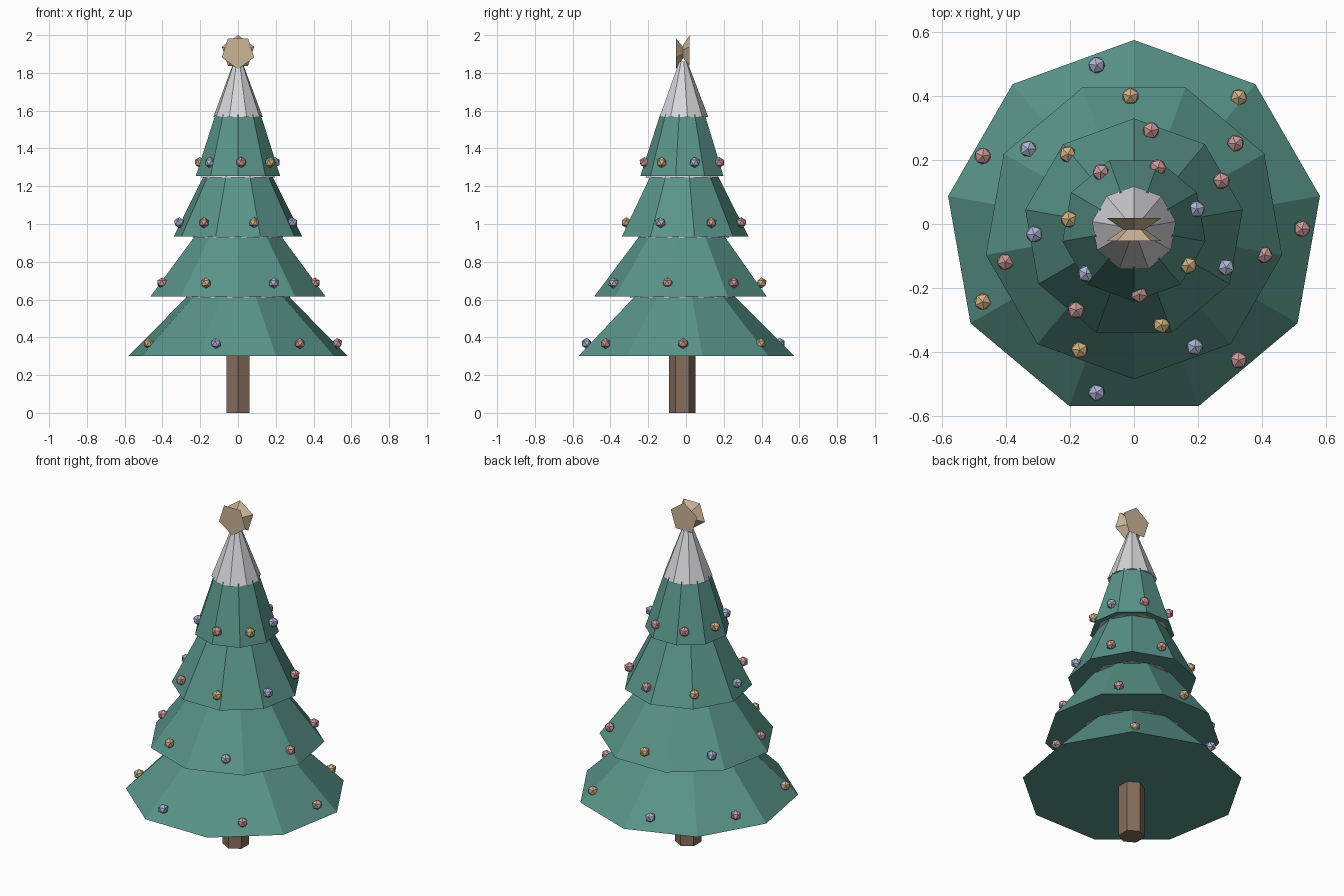
import bpy, math

if "Cube" in bpy.data.objects:
    bpy.data.objects.remove(bpy.data.objects["Cube"])

CY = -0.015  # tree axis in y


def mat(name, r, g, b):
    m = bpy.data.materials.new(name)
    m.diffuse_color = (r, g, b, 1)
    m.use_nodes = True
    m.node_tree.nodes["Principled BSDF"].inputs["Base Color"].default_value = m.diffuse_color
    return m


GREEN = mat("pine_green", 0.10, 0.295, 0.25)
SNOW = mat("snow_white", 0.68, 0.68, 0.71)
BARK = mat("bark_brown", 0.24, 0.155, 0.11)
STAR = mat("star_tan", 0.60, 0.46, 0.31)
BALLS = [("red", mat("ball_red", 0.60, 0.33, 0.33)),
         ("gold", mat("ball_gold", 0.64, 0.45, 0.24)),
         ("blue", mat("ball_blue", 0.42, 0.46, 0.64))]


def frustum(name, sides, r1, r2, z1, z2, material, turn=0.0, cy=CY):
    """Upright cone section; with turn = 0 one vertex points to +y."""
    bpy.ops.mesh.primitive_cone_add(vertices=sides, radius1=r1, radius2=r2, depth=z2 - z1,
                                    location=(0, cy, (z1 + z2) / 2), rotation=(0, 0, turn))
    ob = bpy.context.object
    ob.name = name
    ob.data.materials.append(material)
    return ob


# trunk
frustum("trunk", 6, 0.07, 0.07, 0.0, 0.32, BARK, cy=-0.02)

# branch tiers: base radius, top radius, base z, top z; every other one turned
tiers = [(0.59, 0.262, 0.30, 0.617),
         (0.47, 0.225, 0.617, 0.935),
         (0.345, 0.18, 0.935, 1.253),
         (0.227, 0.122, 1.253, 1.57)]
for i, (r1, r2, z1, z2) in enumerate(tiers):
    turn = math.pi * (i % 2)
    frustum(f"branch_tier_{i + 1}", 9, r1, r2, z1, z2 + 0.01, GREEN, turn)
    # thin snow collar mostly hidden under the next tier
    if i < 3:
        frustum(f"snow_collar_{i + 1}", 9, r2 + 0.02, r2, z2 - 0.006, z2 + 0.02,
                SNOW, math.pi - turn)

# snowy tip
frustum("snow_tip", 9, 0.133, 0.022, 1.566, 1.86, SNOW)

# tree-top star: two five-sided flared pieces back to back
for name, y_out, flip in (("star_front", -0.053, True), ("star_back", 0.019, False)):
    y_mid, n = -0.017, 5
    verts = []
    for y, r in ((y_out, 0.09), (y_mid, 0.036)):
        for k in range(n):
            a = math.pi / 2 + 2 * math.pi * k / n + (math.pi if flip else 0)
            verts.append((r * math.cos(a), y, 1.91 + r * math.sin(a)))
    faces = [tuple(range(n)), tuple(range(2 * n - 1, n - 1, -1))]
    faces += [((k + 1) % n, k, n + k, n + (k + 1) % n) for k in range(n)]
    if not flip:
        faces = [f[::-1] for f in faces]
    # outward winding: the front piece's cap must face -y
    me = bpy.data.meshes.new(name)
    me.from_pydata(verts, [], faces)
    me.update()
    if (me.polygons[0].normal.y > 0) == flip:
        me.flip_normals()
    me.materials.append(STAR)
    bpy.context.collection.objects.link(bpy.data.objects.new(name, me))

# baubles: seven per tier, each ring turned a little further
rings = [(0.525, 0.368), (0.415, 0.688), (0.312, 1.007), (0.205, 1.326)]
for i, (r, z) in enumerate(rings):
    for k in range(7):
        a = 0.7 * i + 2 * math.pi * k / 7
        label, m = BALLS[k % 3]
        bpy.ops.mesh.primitive_ico_sphere_add(subdivisions=1, radius=0.029, rotation=(0, 0, a),
                                              location=(r * math.cos(a), CY + r * math.sin(a), z))
        ob = bpy.context.object
        ob.name = f"bauble_{label}_{i + 1}_{k + 1}"
        ob.data.materials.append(m)
